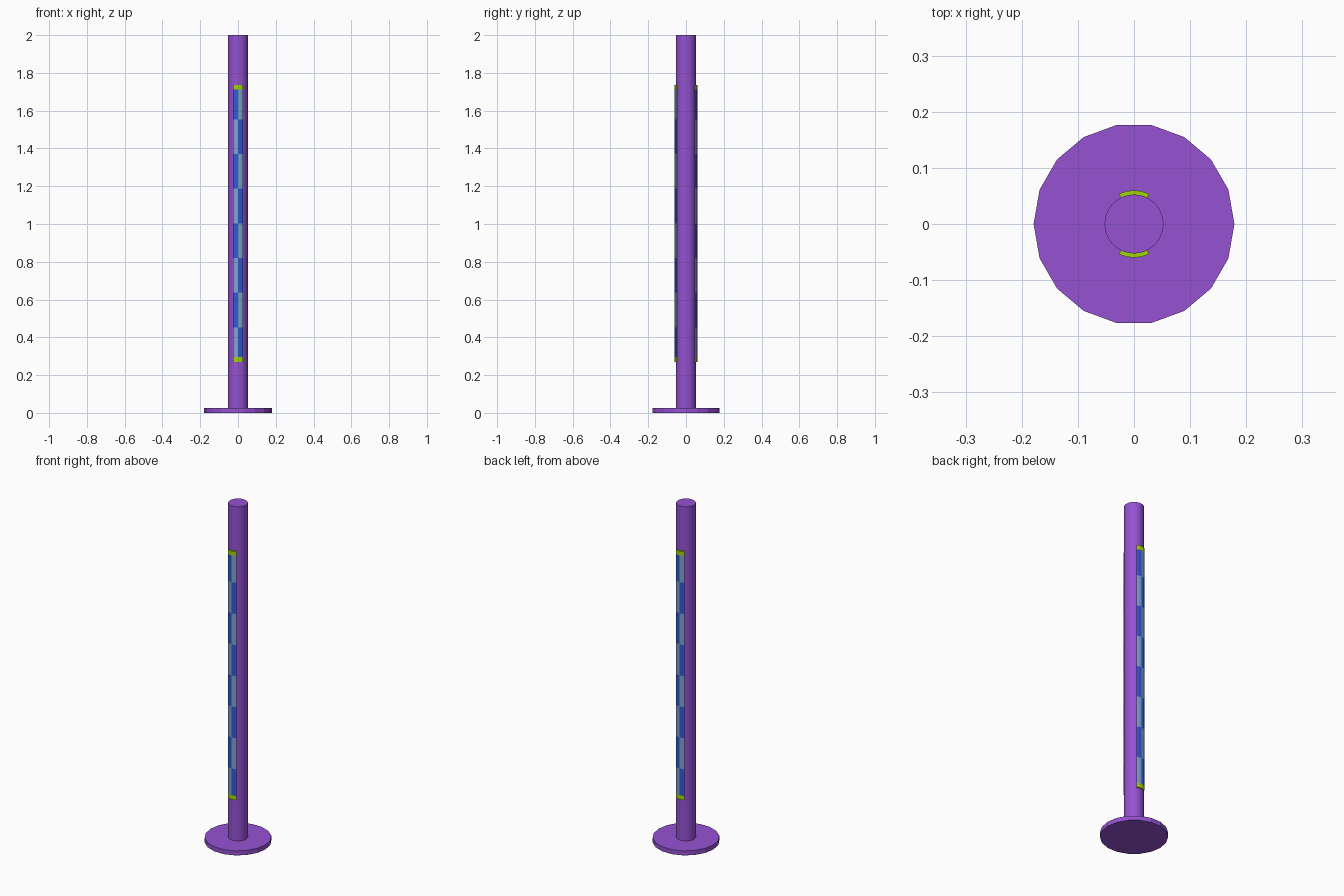
import bpy, bmesh, math

if "Cube" in bpy.data.objects:
    bpy.data.objects.remove(bpy.data.objects["Cube"])

def material(name, rgb):
    m = bpy.data.materials.new(name)
    m.diffuse_color = (*rgb, 1)
    m.use_nodes = True
    m.node_tree.nodes["Principled BSDF"].inputs["Base Color"].default_value = m.diffuse_color
    return m

purple = material("purple", (0.30, 0.085, 0.65))
deep_blue = material("deep blue", (0.03, 0.10, 0.66))
pale_blue = material("pale blue", (0.20, 0.37, 0.62))
lime = material("lime green", (0.37, 0.66, 0.0))

def cylinder(name, sides, radius, z0, z1):
    bpy.ops.mesh.primitive_cylinder_add(vertices=sides, radius=radius, depth=z1 - z0,
                                        location=(0, 0, (z0 + z1) / 2),
                                        rotation=(0, 0, math.pi / 2))
    ob = bpy.context.object
    ob.name = name
    ob.data.materials.append(purple)
    return ob

# Round foot (18 sides, a corner on the x axis) and tall pole
foot = cylinder("foot", 18, 0.179, 0, 0.027)
foot.rotation_euler = (0, 0, math.pi / 2)
pole = cylinder("pole", 36, 0.0525, 0.02, 2.0)
bpy.ops.object.shade_smooth_by_angle()

Z0, Z1, CAP, ROWS = 0.27, 1.737, 0.026, 8
HALF = math.radians(26.5)

def panel(name, turn):
    """Curved chequered strip with lime ends."""
    row = (Z1 - Z0) / ROWS
    levels = sorted([Z0 + i * row for i in range(ROWS + 1)] + [Z0 + CAP, Z1 - CAP])
    segs = 4
    bm = bmesh.new()

    def grid(radius):
        return [[bm.verts.new((radius * math.sin(a), -radius * math.cos(a), z))
                 for a in [turn - HALF + 2 * HALF * k / segs for k in range(segs + 1)]]
                for z in levels]

    outer, inner = grid(0.060), grid(0.050)
    last = len(levels) - 1

    def face(verts, j, k):
        f = bm.faces.new(verts)
        r = int(((levels[j] + levels[j + 1]) / 2 - Z0) / row)
        end = j in (0, last - 1)
        f.material_index = 2 if end else (r + 1 + (k >= segs // 2)) % 2

    for j in range(last):
        for k in range(segs):
            face((outer[j][k], outer[j][k + 1], outer[j + 1][k + 1], outer[j + 1][k]), j, k)
            face((inner[j][k], inner[j + 1][k], inner[j + 1][k + 1], inner[j][k + 1]), j, k)
        for k in (0, segs):
            face((outer[j][k], outer[j + 1][k], inner[j + 1][k], inner[j][k]), j, k)
    for j in (0, last):
        for k in range(segs):
            face((outer[j][k], inner[j][k], inner[j][k + 1], outer[j][k + 1]),
                 min(j, last - 1), k)
    bmesh.ops.recalc_face_normals(bm, faces=bm.faces)
    me = bpy.data.meshes.new(name)
    bm.to_mesh(me)
    bm.free()
    for m in (deep_blue, pale_blue, lime):
        me.materials.append(m)
    bpy.context.collection.objects.link(bpy.data.objects.new(name, me))

# Chequered panels: bottom left cell pale, top left cell deep blue
panel("front_panel", 0)
panel("back_panel", math.pi)
